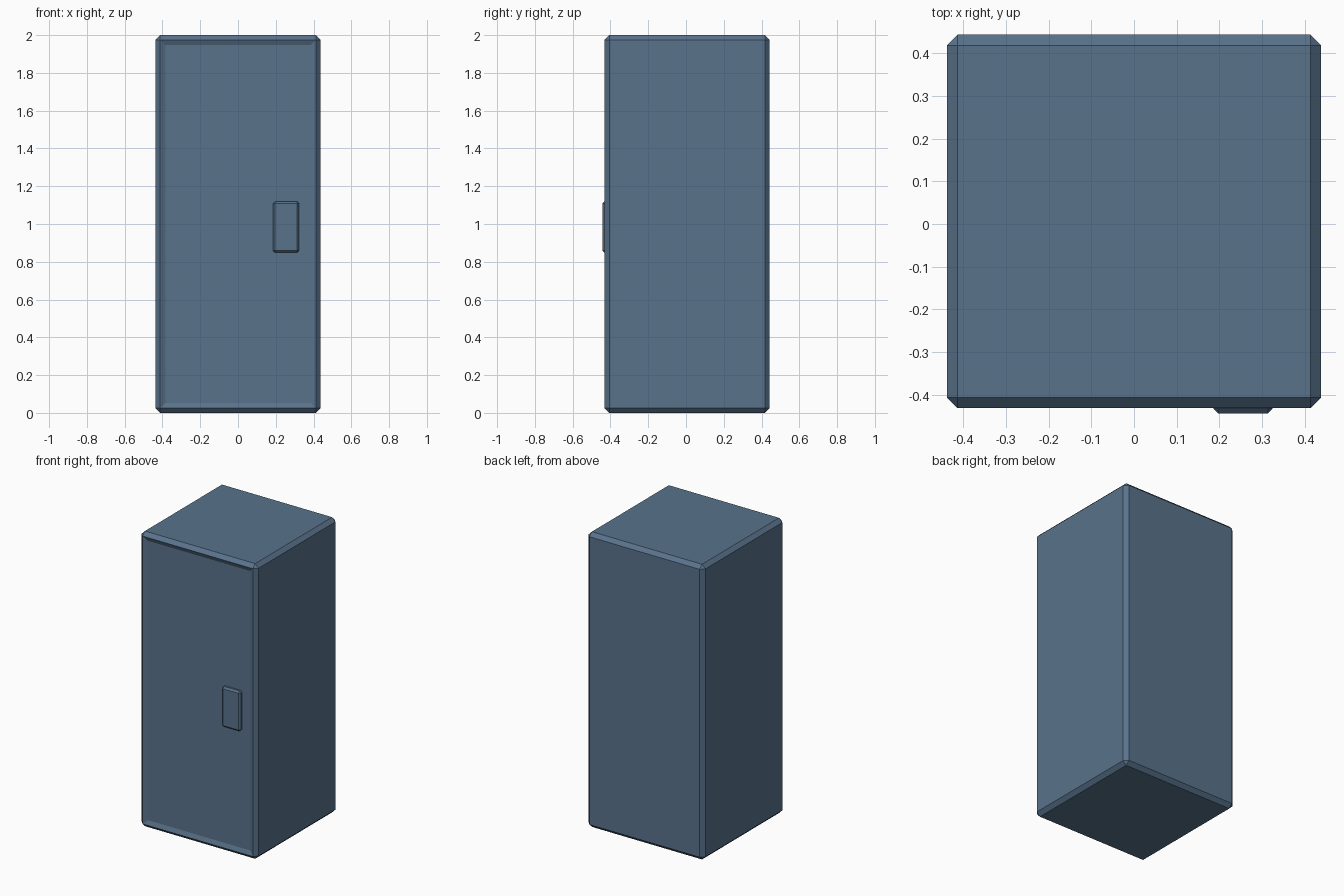
import bpy, bmesh
from mathutils import Vector

if "Cube" in bpy.data.objects:
    bpy.data.objects.remove(bpy.data.objects["Cube"])

mat = bpy.data.materials.new("blue_grey")
mat.diffuse_color = (0.1, 0.17, 0.26, 1)
mat.use_nodes = True
mat.node_tree.nodes["Principled BSDF"].inputs["Base Color"].default_value = mat.diffuse_color


def bevelled_box(name, lo, hi, bevel, inset=None):
    """Chamfered box between two corners, with an optional recessed front panel."""
    lo, hi = Vector(lo), Vector(hi)
    size, mid = hi - lo, (lo + hi) / 2
    bm = bmesh.new()
    bmesh.ops.create_cube(bm, size=1)
    for v in bm.verts:
        v.co = Vector(a * b for a, b in zip(v.co, size)) + mid
    bmesh.ops.bevel(bm, geom=bm.edges[:], offset=bevel, segments=1,
                    profile=0.5, affect='EDGES')
    if inset:
        width, depth = inset
        bm.normal_update()
        front = min(bm.faces, key=lambda f: f.calc_center_median().y)
        bmesh.ops.inset_region(bm, faces=[front], thickness=width)
        for v in front.verts:
            v.co.y += depth
    bmesh.ops.recalc_face_normals(bm, faces=bm.faces[:])
    me = bpy.data.meshes.new(name)
    bm.to_mesh(me)
    bm.free()
    me.materials.append(mat)
    ob = bpy.data.objects.new(name, me)
    bpy.context.collection.objects.link(ob)
    return ob


# Cabinet body with a shallow sloped recess on the front
bevelled_box("cabinet_body", (-0.438, -0.431, 0), (0.438, 0.443, 2), 0.025,
             inset=(0.04, 0.013))

# Door handle plate, seated in the recess and standing just proud of the body
bevelled_box("door_handle", (0.186, -0.443, 0.848), (0.324, -0.408, 1.12), 0.011)
